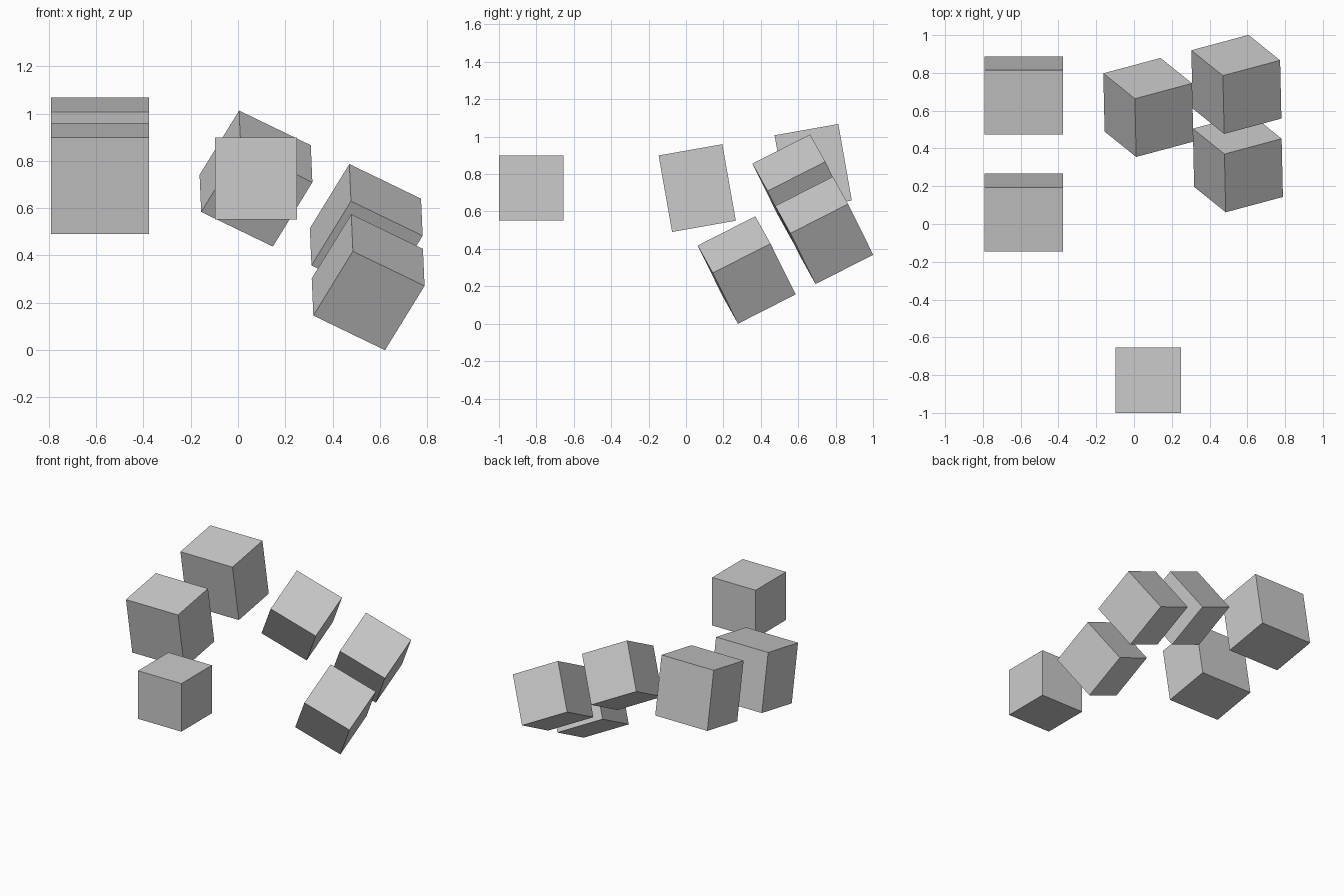
import bpy
from math import radians

if "Cube" in bpy.data.objects:
    bpy.data.objects.remove(bpy.data.objects["Cube"])

S = 0.346          # small cube edge
L = S * 1.2        # longer edge of the left blocks


def block(name, center, size, degrees):
    bpy.ops.mesh.primitive_cube_add(size=1, location=center,
                                    rotation=[radians(d) for d in degrees])
    ob = bpy.context.object
    ob.name = name
    ob.scale = size
    return ob


# Upright cube at the front
block("straight_cube", (0.076, -0.827, 0.725), (S, S, S), (0, 0, 0))

# Wider blocks on the left, tipped about x
for i, c in enumerate([(-0.583, 0.06, 0.725), (-0.583, 0.68, 0.833)]):
    block(f"tipped_block_{i + 1}", c, (L, S, L), (10, 0, 0))

# Cubes on the right, turned about all three axes
for i, c in enumerate([(0.076, 0.617, 0.725), (0.542, 0.739, 0.499),
                       (0.550, 0.324, 0.287)]):
    block(f"turned_cube_{i + 1}", c, (S, S, S), (30, 25, 15))
